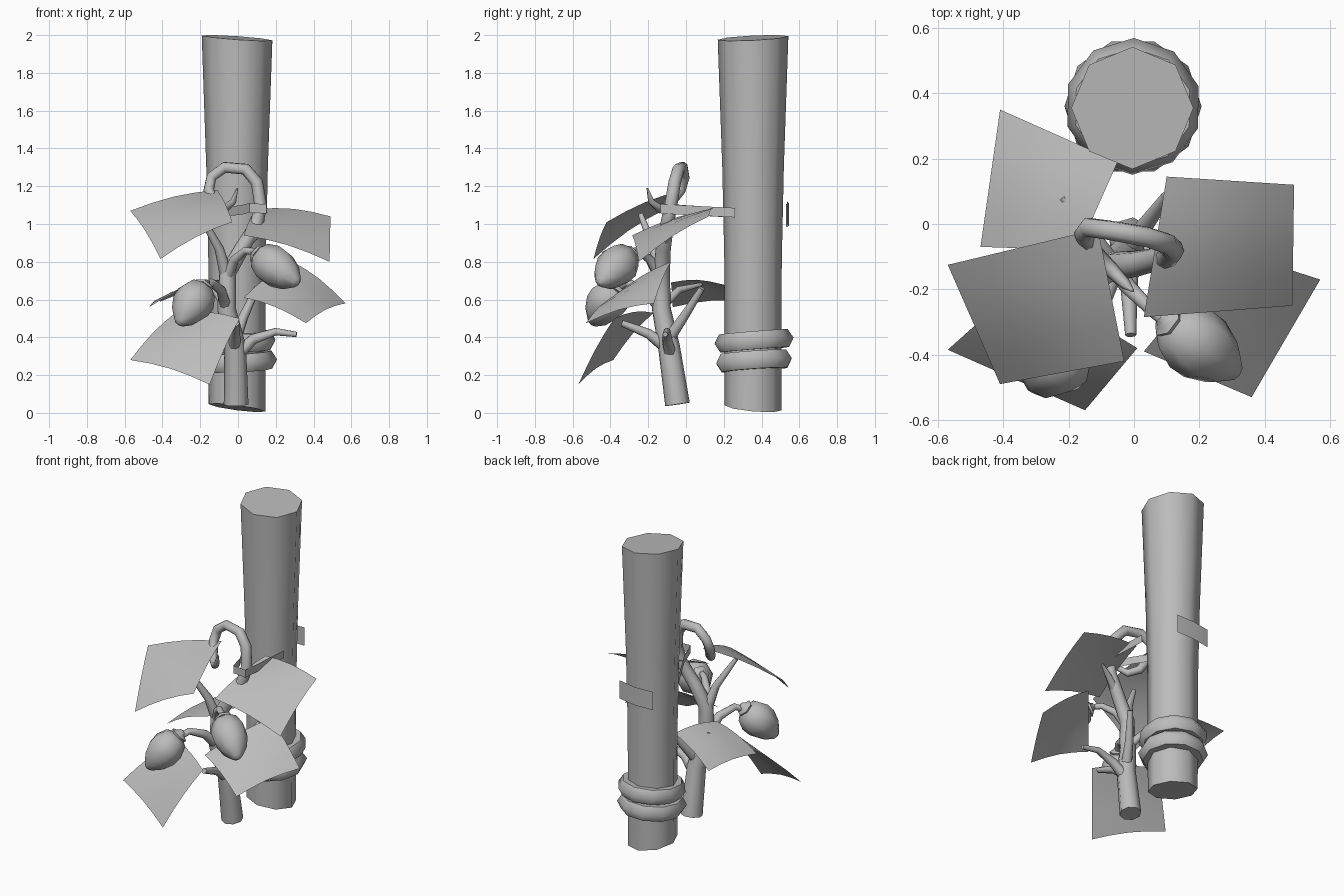
import bpy, bmesh, math
from mathutils import Vector

cube = bpy.data.objects.get("Cube")
if cube:
    bpy.data.objects.remove(cube)

grey = bpy.data.materials.new("plain grey")
grey.use_nodes = True
COLOUR = (0.5, 0.5, 0.5, 1)
grey.diffuse_color = COLOUR
grey.node_tree.nodes["Principled BSDF"].inputs["Base Color"].default_value = COLOUR


def finish(obj, angle=60):
    obj.data.materials.clear()
    obj.data.materials.append(grey)
    bpy.ops.object.select_all(action="DESELECT")
    obj.select_set(True)
    bpy.context.view_layer.objects.active = obj
    bpy.ops.object.shade_smooth_by_angle(angle=math.radians(angle))
    return obj


def from_bmesh(name, bm, angle=60):
    bmesh.ops.recalc_face_normals(bm, faces=bm.faces)
    mesh = bpy.data.meshes.new(name)
    bm.to_mesh(mesh)
    bm.free()
    obj = bpy.data.objects.new(name, mesh)
    bpy.context.collection.objects.link(obj)
    return finish(obj, angle)


def lathe(name, profile, sides, place):
    """Closed body from (radius, height) rings; place maps a ring point to space."""
    bm = bmesh.new()
    rings = []
    for r, h in profile:
        angles = [math.tau * i / sides for i in range(sides)]
        rings.append([bm.verts.new(place(r * math.cos(a), r * math.sin(a), h)) for a in angles])
    for low, high in zip(rings, rings[1:]):
        for i in range(sides):
            j = (i + 1) % sides
            bm.faces.new((low[i], low[j], high[j], high[i]))
    bm.faces.new(rings[0])
    bm.faces.new(rings[-1])
    return from_bmesh(name, bm)


def tube(name, points):
    """Tapered round branch through (x, y, z, radius) points."""
    curve = bpy.data.curves.new(name, "CURVE")
    curve.dimensions = "3D"
    curve.bevel_depth = 1
    curve.bevel_resolution = 2
    curve.use_fill_caps = True
    spline = curve.splines.new("POLY")
    spline.points.add(len(points) - 1)
    for p, (x, y, z, r) in zip(spline.points, points):
        p.co = (x, y, z, 1)
        p.radius = r
    obj = bpy.data.objects.new(name, curve)
    bpy.context.collection.objects.link(obj)
    bpy.ops.object.select_all(action="DESELECT")
    obj.select_set(True)
    bpy.context.view_layer.objects.active = obj
    bpy.ops.object.convert(target="MESH")
    return finish(bpy.context.view_layer.objects.active)


def leaf(name, corners, bulge=0.04):
    """Square sheet between four corners, raised in the middle."""
    a, b, c, d = map(Vector, corners)
    bm = bmesh.new()
    n = 4
    grid = []
    for i in range(n + 1):
        u = i / n
        row = []
        for j in range(n + 1):
            v = j / n
            co = a.lerp(b, u).lerp(d.lerp(c, u), v)
            co.z += bulge * (math.sin(math.pi * u) + math.sin(math.pi * v)) / 2
            row.append(bm.verts.new(co))
        grid.append(row)
    for i in range(n):
        for j in range(n):
            bm.faces.new((grid[i][j], grid[i + 1][j], grid[i + 1][j + 1], grid[i][j + 1]))
    return from_bmesh(name, bm)


def ribbon(name, path, closed=False):
    """Thin upright band through (x, y, z, half height) points."""
    bm = bmesh.new()
    pairs = [(bm.verts.new((x, y, z - h)), bm.verts.new((x, y, z + h))) for x, y, z, h in path]
    ends = pairs[1:] + (pairs[:1] if closed else [])
    for p, q in zip(pairs, ends):
        bm.faces.new((p[0], q[0], q[1], p[1]))
    return from_bmesh(name, bm)


# Wooden post with skewed saw cuts at both ends
POST_Y = 0.36


def post_point(x, y, h):
    if h > 1.9:
        h += -0.07 * x + 0.05 * y
    elif h < 0.1:
        h -= 0.13 * x + 0.09 * y
    return (x - 0.005, y + POST_Y - 0.005, h)


lathe("post", [(0.15, 0.027), (0.152, 0.8), (0.163, 1.3), (0.187, 1.985)], 8, post_point)

# Two rope rings round the foot of the post
for i, z in enumerate((0.275, 0.382)):
    bpy.ops.mesh.primitive_torus_add(major_segments=10, minor_segments=6, major_radius=0.155,
                                     minor_radius=0.055, location=(-0.003, POST_Y, z),
                                     rotation=(0.07, -0.04, 0.3 * i))
    ring = bpy.context.object
    ring.name = f"rope_ring_{i + 1}"
    finish(ring)

# Main stem, ending in a curled tip
tube("main_stem", [
    (-0.01, -0.045, 0.045, 0.066), (-0.015, -0.09, 0.35, 0.058), (-0.06, -0.13, 0.55, 0.05),
    (-0.055, -0.13, 0.74, 0.045), (0.02, -0.12, 0.87, 0.04), (0.1, -0.1, 1.0, 0.036),
    (0.12, -0.08, 1.1, 0.034), (0.1, -0.06, 1.22, 0.033), (0.04, -0.04, 1.29, 0.032),
    (-0.07, -0.02, 1.3, 0.031), (-0.14, -0.01, 1.25, 0.03), (-0.155, -0.03, 1.18, 0.029),
    (-0.12, -0.09, 1.1, 0.027), (-0.07, -0.14, 1.08, 0.024), (-0.025, -0.185, 1.12, 0.017),
    (-0.003, -0.205, 1.19, 0.004)])

# Side branches and pruned stubs
branches = {
    "upper_branch": [(-0.06, -0.13, 0.72, 0.035), (-0.1, -0.17, 0.87, 0.025),
                     (-0.2, -0.24, 1.05, 0.014)],
    "upper_leaf_stalk": [(0.04, -0.12, 0.9, 0.03), (0.12, -0.09, 0.96, 0.02),
                         (0.2, -0.055, 1.0, 0.01)],
    "high_fruit_stalk": [(-0.06, -0.13, 0.7, 0.03), (-0.02, -0.19, 0.81, 0.025),
                         (0.04, -0.25, 0.86, 0.02), (0.12, -0.32, 0.85, 0.018)],
    "low_fruit_stalk": [(-0.06, -0.13, 0.55, 0.032), (-0.09, -0.22, 0.65, 0.027),
                        (-0.14, -0.31, 0.69, 0.022), (-0.19, -0.38, 0.65, 0.018)],
    "back_stub": [(-0.02, -0.1, 0.38, 0.035), (0.03, -0.01, 0.51, 0.026),
                  (0.1, 0.085, 0.66, 0.017)],
    "side_stub": [(-0.01, -0.08, 0.3, 0.035), (0.08, -0.1, 0.39, 0.028),
                  (0.2, -0.1, 0.43, 0.02), (0.31, -0.11, 0.415, 0.014)],
    "front_stub": [(-0.02, -0.08, 0.33, 0.038), (-0.015, -0.2, 0.42, 0.026),
                   (-0.01, -0.34, 0.475, 0.017)],
    "back_leaf_stalk": [(-0.06, -0.13, 0.56, 0.028), (-0.12, -0.04, 0.65, 0.02),
                        (-0.22, 0.08, 0.68, 0.01)],
}
for name, points in branches.items():
    tube(name, points)

# Pointed fruits, each with a small cap at the stalk
FRUIT = [(0.03, 0), (0.082, 0.1), (0.108, 0.32), (0.106, 0.52), (0.078, 0.76), (0.03, 0.96), (0.008, 1)]
CAP = [(0.05, 0.02), (0.055, -0.02), (0.03, -0.07), (0.018, -0.13)]


def fruit(name, start, end):
    start, end = Vector(start), Vector(end)
    turn = (end - start).to_track_quat("Z", "Y")

    def place(x, y, h):
        return start.lerp(end, h) + turn @ Vector((x, y, 0))

    lathe(name, FRUIT, 8, place)
    lathe(name + "_cap", CAP, 6, place)


fruit("high_fruit", (0.105, -0.3, 0.84), (0.32, -0.46, 0.685))
fruit("low_fruit", (-0.18, -0.36, 0.67), (-0.315, -0.5, 0.47))

# Leaves
leaf("upper_right_leaf", [(0.1, 0.145, 1.08), (0.49, 0.12, 1.04), (0.485, -0.25, 0.8), (0.03, -0.285, 0.94)])
leaf("upper_left_leaf", [(-0.57, -0.125, 1.07), (-0.41, -0.49, 0.815), (-0.03, -0.42, 1.01), (-0.11, -0.015, 1.18)])
leaf("back_leaf", [(-0.41, 0.35, 0.59), (-0.47, -0.07, 0.56), (-0.17, -0.08, 0.69), (-0.05, 0.19, 0.68)])
leaf("lower_left_leaf", [(-0.57, -0.385, 0.28), (-0.15, -0.57, 0.15), (0.01, -0.38, 0.5), (-0.33, -0.17, 0.53)])
leaf("lower_right_leaf", [(0.03, -0.39, 0.61), (0.36, -0.53, 0.475), (0.57, -0.17, 0.58), (0.29, -0.08, 0.8)])

# Tie strap from the stem round the back of the post
ribbon("tie_strap", [(-0.1, 0.22, 1.06, 0.025), (0.02, -0.01, 1.075, 0.025), (0.06, -0.135, 1.085, 0.025),
                     (0.15, -0.135, 1.08, 0.025), (0.155, 0.26, 1.06, 0.025)])
ribbon("strap_back", [(-0.13, 0.53, 1.045, 0.06), (-0.01, 0.545, 1.05, 0.06), (0.11, 0.535, 1.06, 0.06)])
